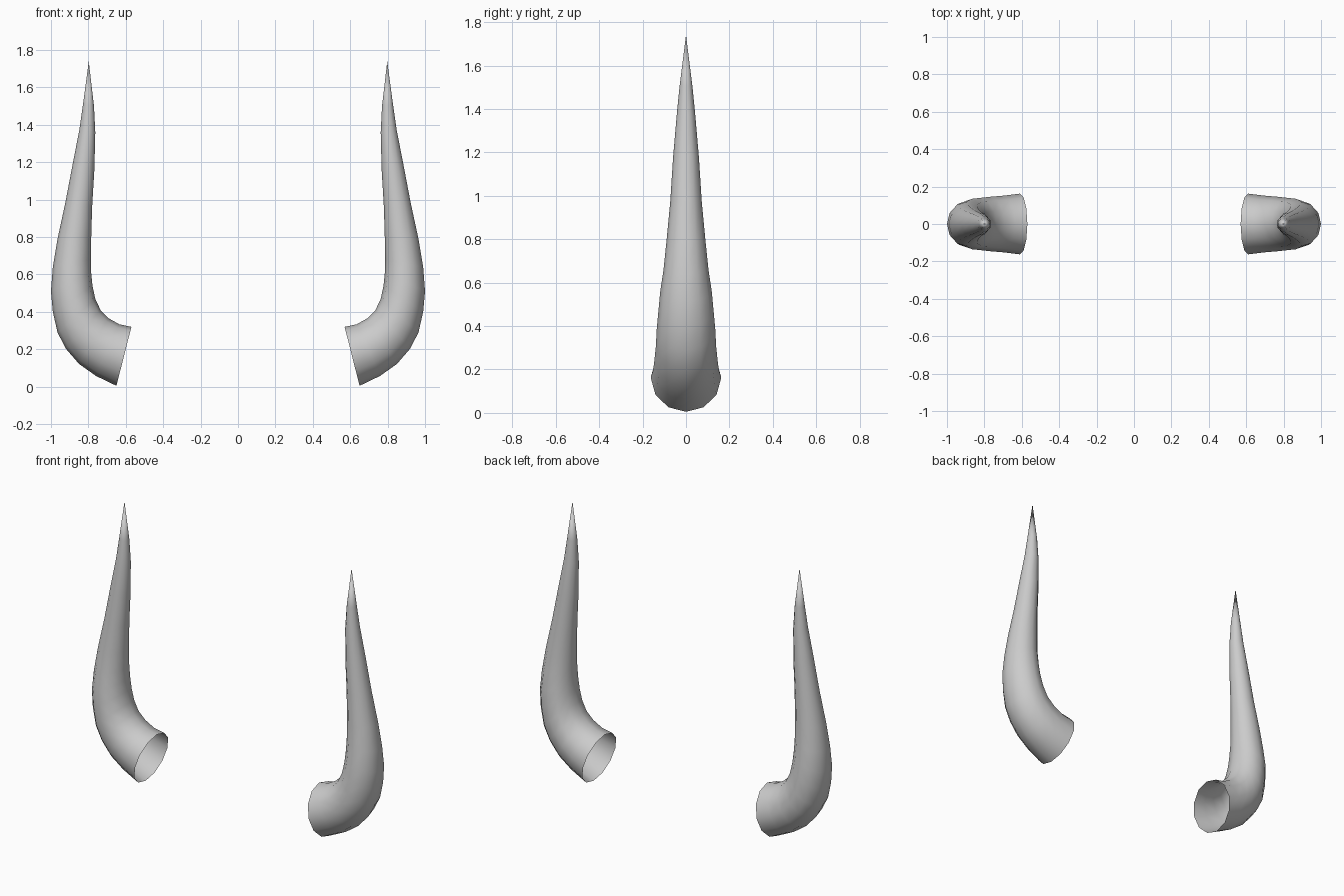
import bpy, bmesh, math
from mathutils import Vector

if "Cube" in bpy.data.objects:
    bpy.data.objects.remove(bpy.data.objects["Cube"])

SIDES = 12
# Each ring spans an inner and an outer silhouette point: (xi, zi, xo, zo)
RINGS = [
    (.570, .320, .650, .005), (.635, .334, .760, .058), (.690, .365, .850, .122),
    (.735, .410, .920, .203), (.763, .470, .965, .290), (.778, .540, .990, .400),
    (.785, .610, 1.00, .510), (.787, .680, .990, .640), (.785, .790, .965, .790),
    (.780, .960, .923, .985), (.768, 1.16, .885, 1.185), (.763, 1.36, .848, 1.375),
    (.770, 1.50, .829, 1.507),
]
TIP = (.798, 1.74)


def make_horn(name, side):
    bm = bmesh.new()
    loops = []
    for xi, zi, xo, zo in RINGS:
        a, b = Vector((xi * side, 0, zi)), Vector((xo * side, 0, zo))
        mid, arm = (a + b) / 2, (b - a) / 2
        depth = Vector((0, arm.length, 0))
        loops.append([bm.verts.new(mid + arm * math.cos(t) + depth * math.sin(t))
                      for t in (2 * math.pi * k / SIDES for k in range(SIDES))])
    # Tapering tube with an open base
    for lo, hi in zip(loops, loops[1:]):
        for k in range(SIDES):
            n = (k + 1) % SIDES
            bm.faces.new((lo[k], lo[n], hi[n], hi[k]))
    # Pointed tip
    tip = bm.verts.new((TIP[0] * side, 0, TIP[1]))
    for k in range(SIDES):
        bm.faces.new((loops[-1][k], loops[-1][(k + 1) % SIDES], tip))
    # Make the surface face outward
    bm.faces.ensure_lookup_table()
    bm.normal_update()
    f = bm.faces[0]
    a, b = loops[0][0].co, loops[0][SIDES // 2].co
    if f.normal.dot(f.calc_center_median() - (a + b) / 2) < 0:
        bmesh.ops.reverse_faces(bm, faces=bm.faces[:])
    for f in bm.faces:
        f.smooth = True
    mesh = bpy.data.meshes.new(name)
    bm.to_mesh(mesh)
    bm.free()
    bpy.context.collection.objects.link(bpy.data.objects.new(name, mesh))


# Mirrored pair of horns
make_horn("right_horn", 1)
make_horn("left_horn", -1)
